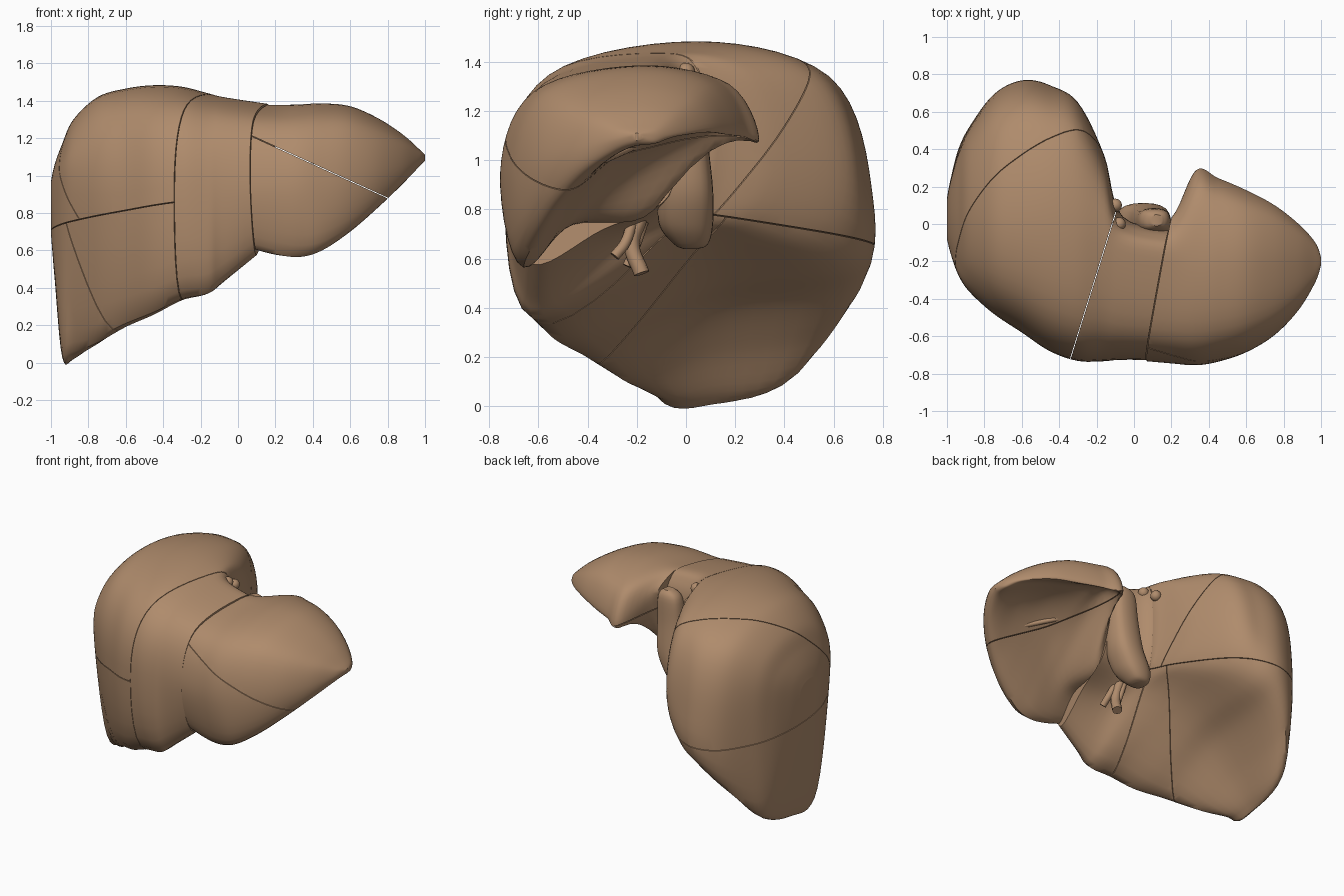
import bpy, bmesh, math
from mathutils import Vector

if "Cube" in bpy.data.objects:
    bpy.data.objects.remove(bpy.data.objects["Cube"])

mat = bpy.data.materials.new("liver_brown")
mat.diffuse_color = (0.43, 0.26, 0.15, 1)
mat.use_nodes = True
mat.node_tree.nodes["Principled BSDF"].inputs["Base Color"].default_value = mat.diffuse_color

# Cross-sections: x, then (y, z) of lower margin, front, top, back, lower back, underside
RIGHT = [
    (-1.00, -.02, .70, -.08, .85, .03, .97, .14, .85, .12, .75, .05, .70),
    (-.98, -.10, .50, -.16, .88, .05, 1.06, .24, .85, .22, .55, .08, .45),
    (-.94, -.14, .13, -.27, .90, .05, 1.17, .38, .85, .37, .24, .10, .05),
    (-.88, -.18, .11, -.36, .90, .05, 1.30, .51, .87, .47, .17, .12, .04),
    (-.75, -.30, .14, -.48, .90, .05, 1.42, .68, .88, .62, .34, .10, .22),
    (-.60, -.42, .21, -.58, .90, .05, 1.465, .75, .90, .69, .49, .10, .39),
    (-.45, -.53, .27, -.68, .93, .05, 1.483, .73, .92, .66, .58, .10, .49),
    (-.30, -.60, .34, -.73, .95, .00, 1.475, .65, .98, .53, .68, .05, .60),
    (-.16, -.63, .37, -.73, .95, -.05, 1.44, .37, 1.05, .26, .78, -.08, .68),
    (-.06, -.63, .45, -.725, .95, -.15, 1.415, .04, 1.15, -.01, .85, -.28, .68),
    (.24, -.62, .70, -.73, .95, -.20, 1.37, -.04, 1.15, -.08, .85, -.35, .74),
]
LEFT = [
    (.03, -.65, .63, -.73, .95, -.20, 1.38, -.03, 1.20, -.14, .79, -.46, .74),
    (.20, -.66, .58, -.745, .95, -.20, 1.375, .03, 1.20, -.12, .81, -.45, .75),
    (.33, -.66, .565, -.755, .95, -.20, 1.38, .285, 1.08, .10, 1.11, -.38, .86),
    (.45, -.65, .60, -.735, .95, -.20, 1.385, .245, 1.10, .10, 1.14, -.30, .98),
    (.60, -.60, .70, -.685, .97, -.20, 1.37, .18, 1.11, .04, 1.14, -.25, 1.06),
    (.75, -.52, .83, -.595, 1.00, -.20, 1.305, .10, 1.12, -.02, 1.13, -.24, 1.07),
    (.88, -.41, .955, -.46, 1.04, -.20, 1.22, .00, 1.11, -.07, 1.10, -.22, 1.06),
    (.97, -.28, 1.05, -.31, 1.08, -.20, 1.14, -.10, 1.10, -.12, 1.07, -.20, 1.06),
    (1.0, -.21, 1.09, -.22, 1.10, -.20, 1.11, -.18, 1.10, -.18, 1.09, -.20, 1.08),
]


def catmull(a, b, c, d, t):
    return 0.5 * (2 * b + (c - a) * t + (2 * a - 5 * b + 4 * c - d) * t * t
                  + (3 * b - a - 3 * c + d) * t ** 3)


def spline(pts, steps, closed):
    n, out = len(pts), []
    get = (lambda i: pts[i % n]) if closed else (lambda i: pts[max(0, min(n - 1, i))])
    for i in range(n if closed else n - 1):
        for k in range(steps):
            out.append(catmull(get(i - 1), get(i), get(i + 1), get(i + 2), k / steps))
    return out if closed else out + [pts[-1]]


def ring(row):
    p = [Vector((row[0], row[i], row[i + 1])) for i in range(1, 13, 2)]
    e, f, t, b, l, u = p

    def shoulder(s):
        return Vector((row[0], t.y + .76 * (s.y - t.y), s.z + .76 * (t.z - s.z)))
    return [e, f, shoulder(f), t, shoulder(b), b, l, u]


def loft(rings, around=7, along=6):
    tracks = [spline(list(tr), along, False) for tr in zip(*rings)]
    loops = [spline(list(r), around, True) for r in zip(*tracks)]
    bm = bmesh.new()
    vs = [[bm.verts.new(p) for p in lp] for lp in loops]
    n = len(vs[0])
    for a, b in zip(vs, vs[1:]):
        for i in range(n):
            bm.faces.new((a[i], a[(i + 1) % n], b[(i + 1) % n], b[i]))
    caps = [bm.faces.new(vs[0]), bm.faces.new(vs[-1])]
    bmesh.ops.triangulate(bm, faces=caps)
    bmesh.ops.recalc_face_normals(bm, faces=bm.faces[:])
    return bm


def finish(bm, name):
    me = bpy.data.meshes.new(name)
    bmesh.ops.recalc_face_normals(bm, faces=bm.faces[:])
    bm.to_mesh(me)
    bm.free()
    ob = bpy.data.objects.new(name, me)
    bpy.context.collection.objects.link(ob)
    me.materials.append(mat)
    bpy.ops.object.select_all(action='DESELECT')
    ob.select_set(True)
    bpy.context.view_layer.objects.active = ob
    bpy.ops.object.shade_smooth_by_angle(angle=math.radians(40))
    return ob


GAP = 0.002


def segment(name, body, cuts):
    """Copy the body and keep the chosen side of every cutting plane, capped."""
    bm = body.copy()
    for (co, no), side in cuts:
        n = Vector(no).normalized() * side
        bmesh.ops.bisect_plane(bm, geom=bm.verts[:] + bm.edges[:] + bm.faces[:], dist=1e-5,
                               plane_co=Vector(co) + n * GAP, plane_no=n, clear_inner=True)
        new = bmesh.ops.holes_fill(bm, edges=[e for e in bm.edges if e.is_boundary], sides=0)
        bmesh.ops.triangulate(bm, faces=new['faces'])
    return finish(bm, name)


# Planes dividing the liver
MIDDLE = ((-.117, 0, 0), (1, -.31, 0))
FISSURE = ((.17, -.1, 1.37), (1, -.186, .03))
POSTERIOR_UPPER = ((-.95, -.15, 1.1), (.242, -.362, .321))
POSTERIOR_LOWER = ((-.65, -.35, .2), (.283, -.492, .19))
LEVEL = ((-.35, 0, .77), (-.1, .12, 1))
LEFT_SPLIT = ((.12, 0, 1.19), (.456, 0, 1))

right = loft([ring(r) for r in RIGHT])
left = loft([ring(r) for r in LEFT])

# Right lobe: front and back, upper and lower segments
for front, a in ((1, "anterior"), (-1, "posterior")):
    for up, b, plane in ((1, "upper", POSTERIOR_UPPER), (-1, "lower", POSTERIOR_LOWER)):
        segment(f"right_{a}_{b}_segment", right,
                [(MIDDLE, -1), (plane, front), (LEVEL, up)])
# Middle segment and left lobe
segment("middle_segment", right, [(MIDDLE, 1), (FISSURE, -1)])
segment("left_upper_segment", left, [(FISSURE, 1), (LEFT_SPLIT, 1)])
segment("left_lower_segment", left, [(FISSURE, 1), (LEFT_SPLIT, -1)])
right.free()
left.free()


# Caudate lobe: upright boxy lump behind the middle segment
def boxy(v):
    return math.copysign(abs(v) ** .75, v)


CAUDATE = [(.12, .02, 1.31, .03, .03), (.11, .02, 1.26, .08, .06), (.10, .0, 1.08, .10, .09),
           (.08, .0, .88, .11, .11), (.02, .0, .74, .11, .11), (-.01, .02, .66, .07, .07),
           (-.01, .02, .64, .03, .03)]
finish(loft([[Vector((x + rx * boxy(math.cos(a)), y + ry * boxy(math.sin(a)), z))
              for a in [math.tau * i / 8 for i in range(8)]]
             for x, y, z, rx, ry in CAUDATE], 3, 5), "caudate_lobe")


# Vessels
def vessel(name, pts, radius):
    cu = bpy.data.curves.new(name, 'CURVE')
    cu.dimensions = '3D'
    cu.bevel_depth = radius
    cu.bevel_resolution = 3
    cu.use_fill_caps = True
    sp = cu.splines.new('BEZIER')
    sp.bezier_points.add(len(pts) - 1)
    for bp, p in zip(sp.bezier_points, pts):
        bp.co = p
        bp.handle_left_type = bp.handle_right_type = 'AUTO'
    cu.materials.append(mat)
    bpy.context.collection.objects.link(bpy.data.objects.new(name, cu))


vessel("portal_vein", [(-.04, -.19, .76), (-.03, -.22, .66), (-.01, -.18, .54)], .032)
vessel("bile_duct", [(-.02, -.22, .74), (.01, -.25, .66), (.02, -.29, .61)], .022)
vessel("hepatic_artery", [(-.06, -.17, .75), (-.05, -.2, .66), (-.04, -.24, .57)], .018)
vessel("left_branch", [(.64, -.34, 1.0), (.52, -.25, 1.04), (.40, -.16, 1.08)], .016)

# Rounded stubs of the veins on top
for i, (x, y, z) in enumerate([(-.08, .0, 1.36), (-.1, .1, 1.3)]):
    bm = bmesh.new()
    bmesh.ops.create_uvsphere(bm, u_segments=16, v_segments=10, radius=.036)
    bmesh.ops.translate(bm, verts=bm.verts[:], vec=(x, y, z))
    finish(bm, f"hepatic_vein_stub_{i + 1}")
